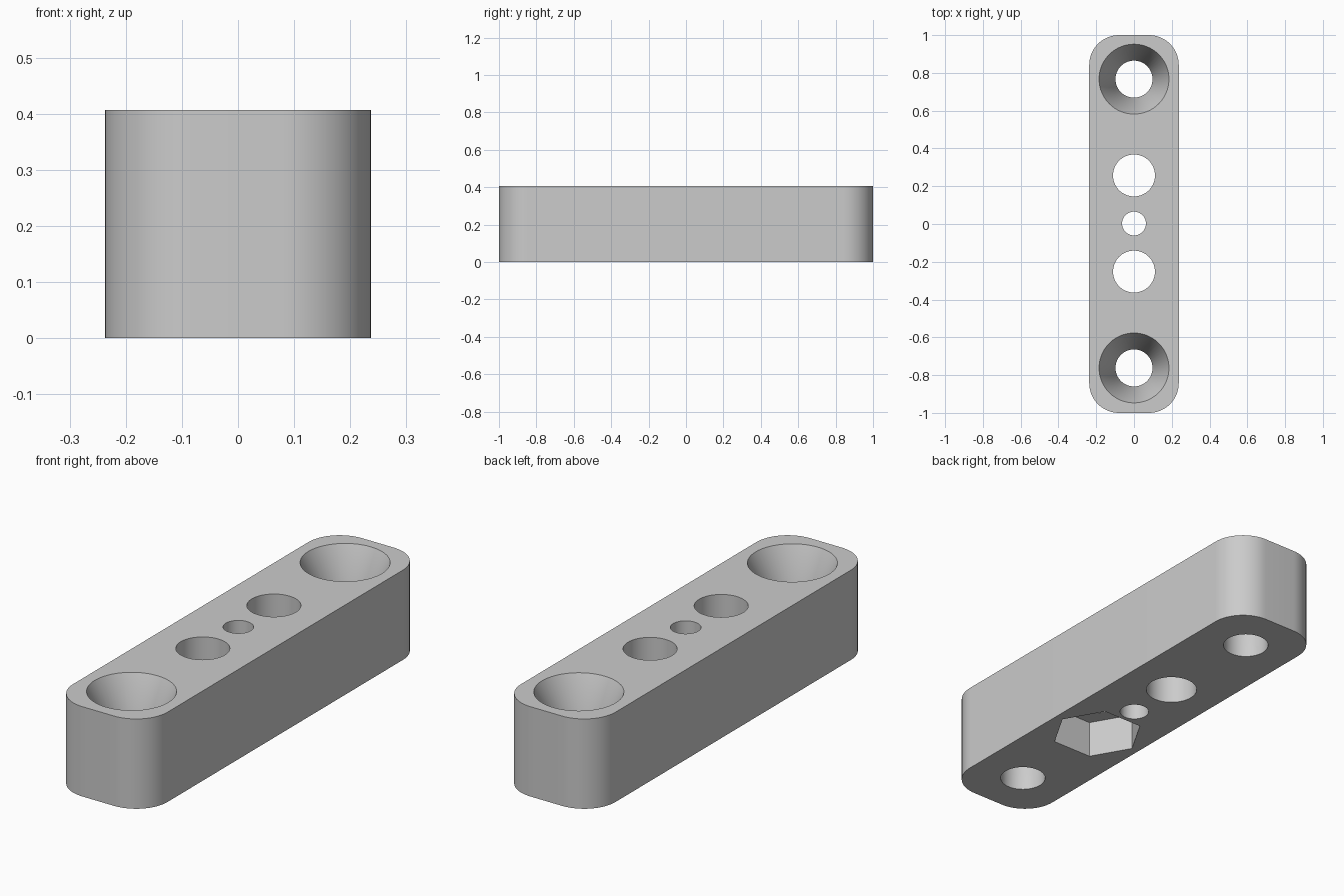
import bpy, bmesh, math

cube = bpy.data.objects.get("Cube")
if cube:
    bpy.data.objects.remove(cube, do_unlink=True)

HALF_X, HALF_Y, HEIGHT, CORNER = 0.237, 1.0, 0.407, 0.158
SHIFT = 0.0025  # the row of holes sits slightly off centre
OVER = 0.05     # cutter overshoot

grey = bpy.data.materials.new("light_grey")
grey.use_nodes = True
grey.diffuse_color = (0.6, 0.6, 0.6, 1)
grey.node_tree.nodes["Principled BSDF"].inputs["Base Color"].default_value = (0.6, 0.6, 0.6, 1)


def loft(name, rings):
    """Closed solid through rings of equal point count, bottom to top."""
    bm = bmesh.new()
    loops = [[bm.verts.new(p) for p in ring] for ring in rings]
    n = len(loops[0])
    for low, high in zip(loops, loops[1:]):
        for i in range(n):
            j = (i + 1) % n
            bm.faces.new((low[i], low[j], high[j], high[i]))
    bm.faces.new(loops[0][::-1])
    bm.faces.new(loops[-1])
    bmesh.ops.recalc_face_normals(bm, faces=bm.faces)
    mesh = bpy.data.meshes.new(name)
    bm.to_mesh(mesh)
    bm.free()
    obj = bpy.data.objects.new(name, mesh)
    bpy.context.collection.objects.link(obj)
    mesh.materials.append(grey)
    return obj


def turned(name, y, profile, sides=64):
    """Solid of revolution about a vertical axis, from (radius, z) pairs."""
    angles = [2 * math.pi * i / sides for i in range(sides)]
    return loft(name, [[(r * math.cos(a), y + r * math.sin(a), z) for a in angles]
                       for r, z in profile])


def rounded_outline(z, steps=16):
    points = []
    for k, (sx, sy) in enumerate([(1, 1), (-1, 1), (-1, -1), (1, -1)]):
        for i in range(steps + 1):
            a = math.pi / 2 * (k + i / steps)
            points.append((sx * (HALF_X - CORNER) + CORNER * math.cos(a),
                           sy * (HALF_Y - CORNER) + CORNER * math.sin(a), z))
    return points


# Rounded bar
bar = loft("mounting_bar", [rounded_outline(0), rounded_outline(HEIGHT)])

# Cutters: countersunk end holes, plain holes, hexagonal pocket underneath
top = HEIGHT + OVER
cutters = []
for side in (-1, 1):
    cutters.append(turned("countersunk_cutter", side * 0.7645 + SHIFT, [
        (0.098, -OVER), (0.098, HEIGHT - 0.2), (0.185, HEIGHT), (0.185, top)]))
    cutters.append(turned("bolt_hole_cutter", side * 0.2545 + SHIFT,
                          [(0.111, -OVER), (0.111, top)]))
cutters.append(turned("centre_hole_cutter", SHIFT, [(0.063, -OVER), (0.063, top)], 48))
cutters.append(turned("nut_pocket_cutter", -0.2545 + SHIFT,
                      [(0.2, -OVER), (0.2, 0.171)], 6))

bpy.ops.object.select_all(action='DESELECT')
bpy.context.view_layer.objects.active = bar
bar.select_set(True)
for cutter in cutters:
    cutter.hide_render = True
    mod = bar.modifiers.new(cutter.name, 'BOOLEAN')
    mod.operation = 'DIFFERENCE'
    mod.solver = 'EXACT'
    mod.object = cutter
    bpy.ops.object.modifier_apply(modifier=mod.name)
    bpy.data.objects.remove(cutter, do_unlink=True)

bpy.ops.object.shade_smooth_by_angle(angle=math.radians(30))
